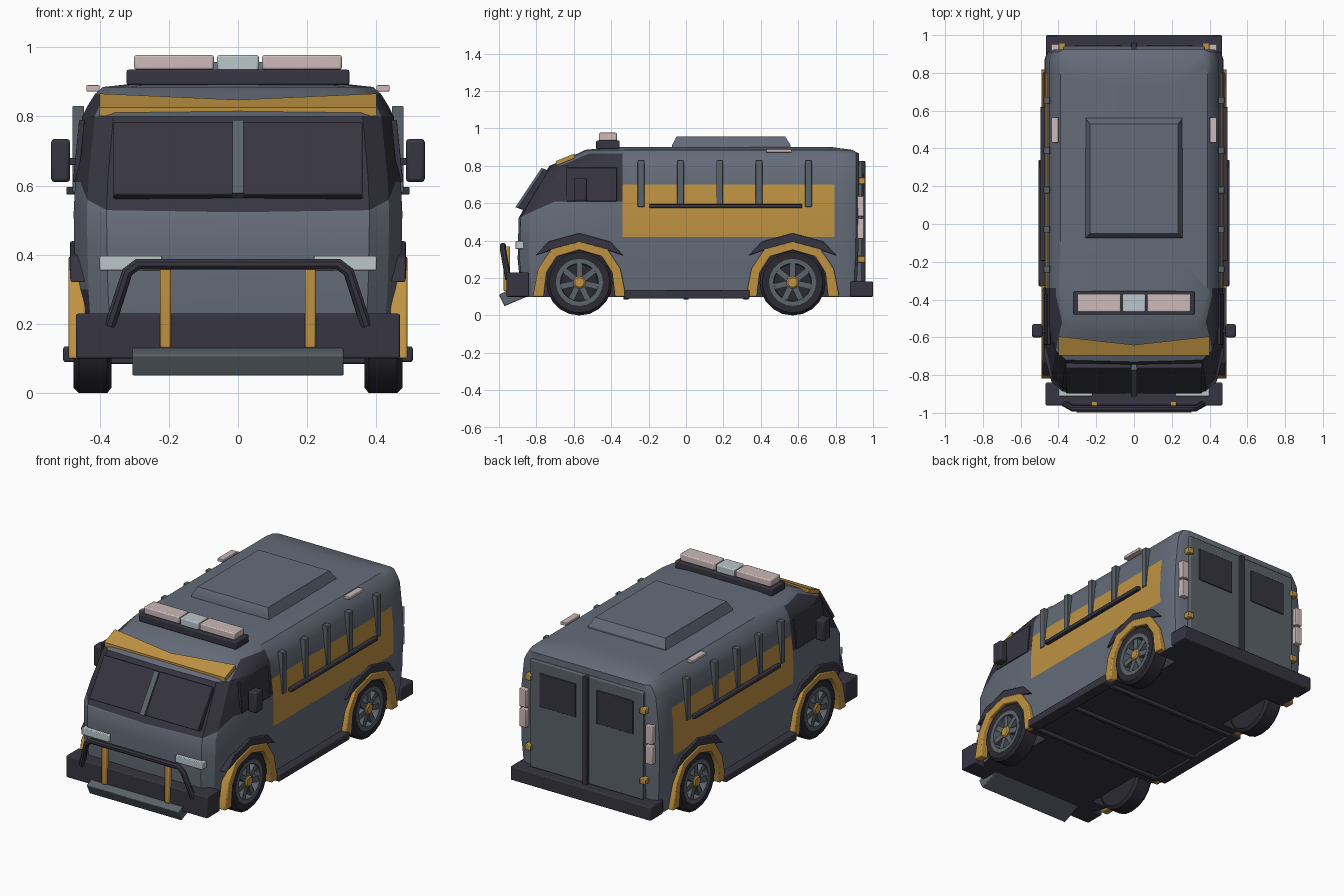
import bpy, bmesh, math
from mathutils import Matrix, Vector

cube = bpy.data.objects.get("Cube")
if cube:
    bpy.data.objects.remove(cube)


def material(name, rgb):
    m = bpy.data.materials.new(name)
    m.use_nodes = True
    m.diffuse_color = (*rgb, 1)
    m.node_tree.nodes["Principled BSDF"].inputs["Base Color"].default_value = (*rgb, 1)
    return m


GREY = material("slate grey paint", (0.13, 0.15, 0.19))
YELLOW = material("amber paint", (0.52, 0.29, 0.055))
DARK = material("dark trim", (0.038, 0.036, 0.053))
TYRE = material("tyre rubber", (0.024, 0.023, 0.032))
STEEL = material("steel", (0.105, 0.125, 0.145))
PINK = material("pink lens", (0.61, 0.49, 0.49))
PALE = material("pale lens", (0.5, 0.57, 0.6))


def finish(bm, name, mat, mirror=False, bevel=0, angle=30):
    bmesh.ops.recalc_face_normals(bm, faces=bm.faces)
    me = bpy.data.meshes.new(name)
    bm.to_mesh(me)
    bm.free()
    me.materials.append(mat)
    ob = bpy.data.objects.new(name, me)
    bpy.context.collection.objects.link(ob)
    if bevel:
        mod = ob.modifiers.new("bevel", "BEVEL")
        mod.width, mod.segments = bevel, 2
    if mirror:
        ob.modifiers.new("mirror", "MIRROR")
    smooth(ob, angle)
    return ob


def smooth(ob, angle=30):
    bpy.ops.object.select_all(action="DESELECT")
    ob.select_set(True)
    bpy.context.view_layer.objects.active = ob
    bpy.ops.object.shade_smooth_by_angle(angle=math.radians(angle))


def box(name, mat, x, y, z, mirror=False, bevel=0.006, tilt=0):
    bm = bmesh.new()
    mid = Vector([(a + b) / 2 for a, b in (x, y, z)])
    size = [b - a for a, b in (x, y, z)]
    turn = Matrix.Rotation(tilt, 4, "Y")
    bmesh.ops.create_cube(bm, size=1, matrix=Matrix.Translation(mid) @ turn @ Matrix.Diagonal((*size, 1)))
    return finish(bm, name, mat, mirror, bevel)


def prism(name, mat, points, push, mirror=False, bevel=0):
    """Extrude a closed 3D polygon along a vector."""
    bm = bmesh.new()
    face = bm.faces.new([bm.verts.new(p) for p in points])
    out = bmesh.ops.extrude_face_region(bm, geom=[face])
    bmesh.ops.translate(bm, vec=push, verts=[v for v in out["geom"] if isinstance(v, bmesh.types.BMVert)])
    return finish(bm, name, mat, mirror, bevel)


def side_prism(name, mat, profile, x0, x1, mirror=False, bevel=0):
    return prism(name, mat, [(x0, y, z) for y, z in profile], (x1 - x0, 0, 0), mirror, bevel)


def lathe(name, mat, profile, y, z, steps=20):
    """Turn an (x, radius) profile around a sideways axle."""
    bm = bmesh.new()
    verts = [bm.verts.new((px, y, z + r)) for px, r in profile]
    edges = [bm.edges.new(p) for p in zip(verts, verts[1:])]
    bmesh.ops.spin(bm, geom=verts + edges, cent=(0, y, z), axis=(1, 0, 0), angle=math.tau, steps=steps)
    bmesh.ops.remove_doubles(bm, verts=bm.verts, dist=0.0005)
    return finish(bm, name, mat, True)


WHEEL_Y, AXLE_Z = (-0.57, 0.57), 0.177

# Body shell: stacked outlines of (height, half width, front, rear)
levels = [(0.10, 0.455, -0.88, 0.91), (0.30, 0.47, -0.90, 0.92), (0.52, 0.475, -0.895, 0.925),
          (0.62, 0.47, -0.84, 0.925), (0.80, 0.45, -0.73, 0.925), (0.83, 0.435, -0.66, 0.925),
          (0.865, 0.413, -0.58, 0.925), (0.885, 0.39, -0.54, 0.89), (0.90, 0.25, -0.40, 0.78)]
bm = bmesh.new()
rings = []
for z, w, f, r in levels:
    half = [(0.8 * w, f + 0.01), (0.92 * w, f + 0.06), (w, f + 0.2), (w, r - 0.06), (0.97 * w, r - 0.015), (0.9 * w, r)]
    loop = [(0, f)] + half + [(0, r)] + [(-x, y) for x, y in reversed(half)]
    rings.append([bm.verts.new((x, y, z)) for x, y in loop])
for a, b in zip(rings, rings[1:]):
    for i in range(len(a)):
        j = (i + 1) % len(a)
        bm.faces.new((a[i], a[j], b[j], b[i]))
bm.faces.new(rings[0])
bm.faces.new(rings[-1])
# Paint edges are cut into the shell
for co, no in [((0, -0.34, 0), (0, 1, 0)), ((0, 0.795, 0), (0, 1, 0)), ((0, 0, 0.42), (0, 0, 1)),
               ((0, 0, 0.70), (0, 0, 1)), ((0, 0, 0.61), (0, 0, 1)), ((0, -0.9, 0.52), (0, -0.45, 1))]:
    bmesh.ops.bisect_plane(bm, geom=bm.verts[:] + bm.edges[:] + bm.faces[:], plane_co=co, plane_no=no)
body = finish(bm, "body", GREY)

# Wheel wells
bm = bmesh.new()
for y in WHEEL_Y:
    for s in (-1, 1):
        bmesh.ops.create_cone(bm, cap_ends=True, segments=24, radius1=0.205, radius2=0.205, depth=0.3,
                              matrix=Matrix.Translation((s * 0.48, y, AXLE_Z)) @ Matrix.Rotation(math.pi / 2, 4, "Y"))
cutter = finish(bm, "well_cutter", DARK)
cutter.hide_render = True
mod = body.modifiers.new("wells", "BOOLEAN")
mod.object, mod.solver = cutter, "EXACT"
bpy.context.view_layer.objects.active = body
bpy.ops.object.modifier_apply(modifier="wells")
bpy.data.objects.remove(cutter)
body.data.materials.clear()
for m in (GREY, YELLOW, DARK):
    body.data.materials.append(m)
for p in body.data.polygons:
    c, n = p.center, p.normal
    well = abs(c.x) < 0.44 and any(math.hypot(c.y - y, c.z - AXLE_Z) < 0.21 for y in WHEEL_Y)
    cab = c.y < -0.34 and min(0.61, 0.52 + 0.45 * (c.y + 0.9)) < c.z < 0.865
    stripe = abs(n.x) > 0.7 and -0.34 < c.y < 0.795 and 0.42 < c.z < 0.70
    p.material_index = 0
    if well or n.z < -0.5 or (cab and (abs(n.x) > 0.5 or c.z < 0.8)):
        p.material_index = 2
    elif stripe:
        p.material_index = 1
smooth(body)

# Wheels and fenders
outer = [(-0.25, 0.10), (-0.22, 0.25), (-0.15, 0.355), (0, 0.395), (0.15, 0.355), (0.22, 0.25), (0.25, 0.10)]
inner = [(0.19, 0.10), (0.175, 0.23), (0.12, 0.315), (0, 0.35), (-0.12, 0.315), (-0.175, 0.23), (-0.19, 0.10)]
cap = [(-0.235, 0.32), (-0.165, 0.395), (0, 0.44), (0.165, 0.395), (0.235, 0.32), (0.15, 0.35), (0, 0.385), (-0.15, 0.35)]
for end, y in zip(("front", "rear"), WHEEL_Y):
    lathe(end + "_tyre", TYRE, [(0.365, 0), (0.365, 0.16), (0.378, 0.177), (0.46, 0.177), (0.475, 0.162),
                                (0.472, 0.122), (0.43, 0.115), (0.43, 0)], y, AXLE_Z)
    lathe(end + "_rim", STEEL, [(0.43, 0.126), (0.474, 0.126), (0.474, 0.102), (0.43, 0.098)], y, AXLE_Z)
    lathe(end + "_hub", YELLOW, [(0.43, 0.034), (0.472, 0.034), (0.478, 0.026), (0.478, 0)], y, AXLE_Z, 10)
    bm = bmesh.new()
    for k in range(7):
        m = (Matrix.Translation((0.452, y, AXLE_Z)) @ Matrix.Rotation(k * math.tau / 7, 4, "X")
             @ Matrix.Translation((0, 0, 0.065)) @ Matrix.Diagonal((0.03, 0.032, 0.09, 1)))
        bmesh.ops.create_cube(bm, size=1, matrix=m)
    finish(bm, end + "_spokes", STEEL, True)
    side_prism(end + "_fender", YELLOW, [(y + a, b) for a, b in outer + inner], 0.44, 0.49, True, 0.006)
    side_prism(end + "_fender_cap", DARK, [(y + a, b) for a, b in cap], 0.44, 0.485, True, 0.005)

# Sills and floor members
box("sill", DARK, (0.43, 0.505), (-0.33, 0.34), (0.09, 0.135), True)
for i, y in enumerate((-0.32, 0.0, 0.32)):
    box(f"cross_member_{i}", DARK, (-0.44, 0.44), (y - 0.015, y + 0.015), (0.085, 0.11))

# Front end
box("front_bumper", DARK, (-0.468, 0.468), (-0.96, -0.84), (0.10, 0.23))
side_prism("skid_plate", STEEL, [(-1.0, 0.11), (-0.97, 0.05), (-0.84, 0.105), (-0.84, 0.13), (-0.96, 0.13)],
           -0.305, 0.305, bevel=0.004)
box("guard_upright", YELLOW, (0.193, 0.225), (-0.975, -0.94), (0.13, 0.37), True)
curve = bpy.data.curves.new("bull_bar", "CURVE")
curve.dimensions, curve.bevel_depth, curve.bevel_resolution, curve.use_fill_caps = "3D", 0.017, 2, True
path = [(-0.37, -0.95, 0.195), (-0.32, -0.978, 0.35), (-0.29, -0.978, 0.373)]
path += [(-x, y, z) for x, y, z in reversed(path)]
spline = curve.splines.new("POLY")
spline.points.add(len(path) - 1)
for pt, co in zip(spline.points, path):
    pt.co = (*co, 1)
bar = bpy.data.objects.new("bull_bar", curve)
bpy.context.collection.objects.link(bar)
curve.materials.append(DARK)
bpy.ops.object.select_all(action="DESELECT")
bar.select_set(True)
bpy.context.view_layer.objects.active = bar
bpy.ops.object.convert(target="MESH")
smooth(bar, 40)
box("headlight", PALE, (0.22, 0.40), (-0.912, -0.86), (0.355, 0.397), True, 0.004)
screen = [(-0.90, 0.575), (-0.76, 0.785), (-0.73, 0.77), (-0.86, 0.56)]
side_prism("windscreen", DARK, screen, 0.012, 0.36, True, 0.005)
side_prism("windscreen_post", STEEL, [(y - 0.012, z + 0.004) for y, z in screen], -0.016, 0.016)
visor = [(-0.4, -0.595), (0, -0.64), (0.4, -0.595), (0.4, -0.695), (-0.4, -0.695)]
prism("visor", YELLOW, [(x, y, 0.803 + 0.4 * (y + 0.69)) for x, y in visor], (0, 0, 0.025))

# Cab sides
box("side_window", DARK, (0.452, 0.468), (-0.64, -0.37), (0.61, 0.79), True, 0.003, -0.1)
box("mirror", DARK, (0.485, 0.54), (-0.60, -0.53), (0.61, 0.735), True, 0.01)
box("mirror_arm", DARK, (0.45, 0.50), (-0.575, -0.555), (0.66, 0.68), True, 0)

# Roof equipment
box("light_bar_base", DARK, (-0.322, 0.322), (-0.48, -0.355), (0.89, 0.935))
box("beacon", PINK, (0.07, 0.30), (-0.465, -0.37), (0.935, 0.977), True)
box("beacon_centre", PALE, (-0.06, 0.06), (-0.465, -0.37), (0.93, 0.977))
hatch = [(-0.075, 0.89), (-0.075, 0.91), (-0.05, 0.957), (0.53, 0.957), (0.56, 0.91), (0.56, 0.89)]
ob = side_prism("roof_hatch", GREY, hatch, -0.257, 0.257)
for v in ob.data.vertices:
    if v.co.z > 0.95:
        v.co.x *= 0.91
box("marker_light", PINK, (0.40, 0.438), (0.43, 0.565), (0.872, 0.89), True, 0.003)

# Side ribs and rail
for i, y in enumerate((-0.24, -0.03, 0.18, 0.39, 0.655)):
    box(f"side_rib_{i}", STEEL, (0.445, 0.478), (y - 0.018, y + 0.018), (0.58, 0.83), True, 0.003)
box("side_rail", DARK, (0.47, 0.496), (-0.195, 0.62), (0.574, 0.596), True, 0.004)

# Rear end
box("rear_bumper", DARK, (-0.465, 0.465), (0.88, 1.0), (0.10, 0.182))
box("rear_door", STEEL, (0.01, 0.375), (0.90, 0.942), (0.18, 0.825), True)
box("rear_window", DARK, (0.07, 0.31), (0.93, 0.948), (0.56, 0.76), True, 0.003)
box("door_post", DARK, (-0.016, 0.016), (0.92, 0.96), (0.18, 0.825), False, 0.003)
for i, z in enumerate((0.30, 0.72)):
    box(f"hinge_{i}", YELLOW, (0.362, 0.40), (0.91, 0.958), (z - 0.017, z + 0.017), True, 0.004)
for i, z in enumerate((0.41, 0.53)):
    box(f"tail_light_{i}", PINK, (0.395, 0.44), (0.89, 0.952), (z, z + 0.108), True, 0.004)
